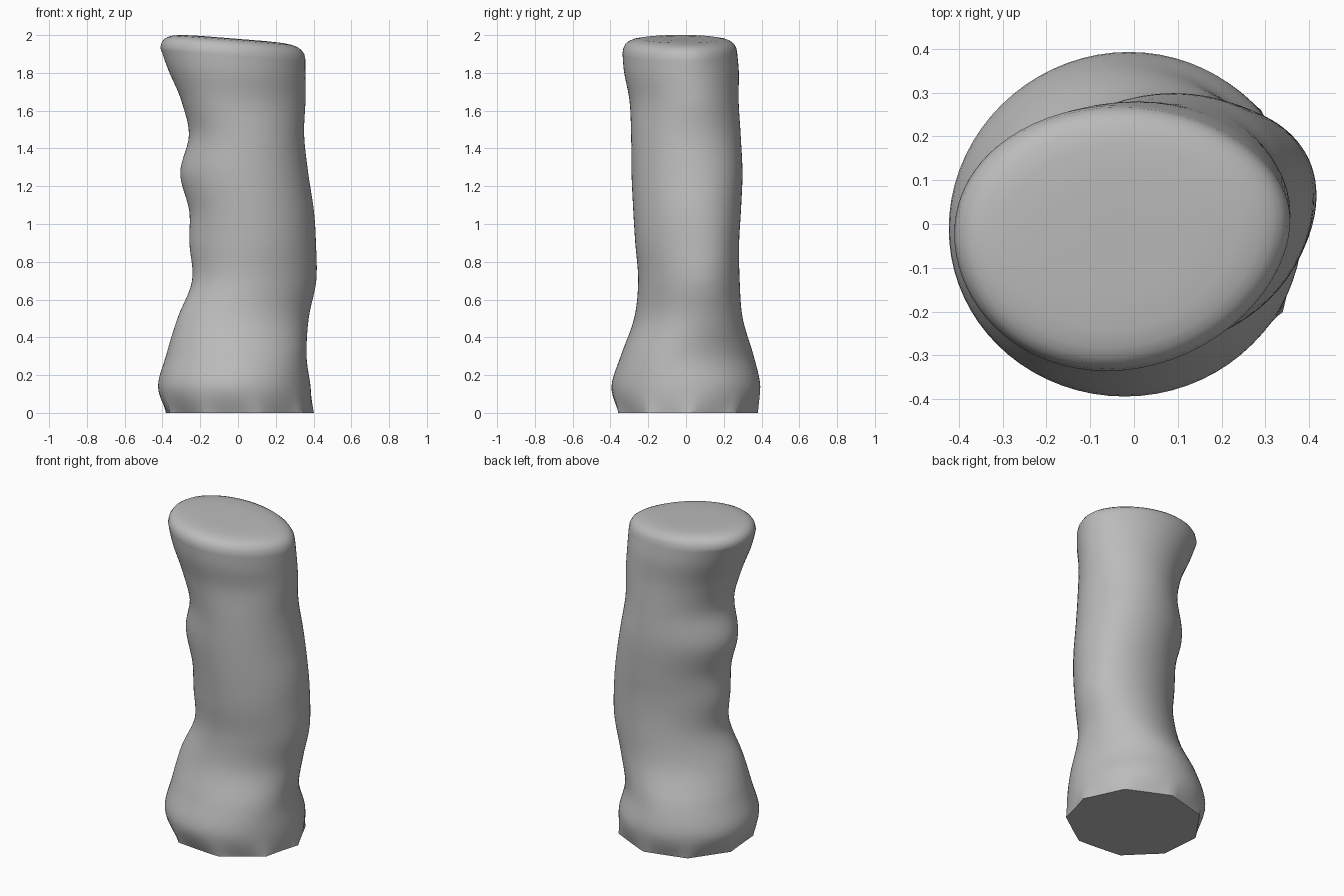
import bpy
import bmesh
from math import pi, cos, sin

SIDES = 72
FOOT_SIDES = 9
LEAN = -0.08

# Each level: height, then reach in eight compass directions from +x turning to +y (hundredths)
LEVELS = [
    (0, 39, 38, 37, 38, 38, 38, 36, 38),
    (14, 38, 39, 39, 41, 42, 42, 39, 39),
    (30, 36, 35, 36, 36, 38, 38, 34, 37),
    (50, 37, 37, 30, 27, 32, 32, 27, 32),
    (70, 41, 40, 28, 23, 24, 25, 25, 33),
    (90, 41, 40, 28, 23, 26, 25, 27, 34),
    (107, 40, 39, 29, 24, 26, 26, 28, 34),
    (127, 37, 37, 30, 27, 31, 29, 29, 33),
    (147, 35, 34, 29, 25, 26, 28, 29, 32),
    (165, 35, 34, 27, 28, 29, 33, 29, 32),
    (180, 35, 33, 27, 33, 36, 38, 32, 33),
    (190, 35, 32, 26, 36, 40, 40, 33, 33),
]
LEVELS = [[value / 100 for value in level] for level in LEVELS]


def spline(a, b, c, d, t):
    """Smooth blend between levels b and c."""
    def blend(p, q, r, s):
        return q + 0.5 * t * (r - p + t * (2 * p - 5 * q + 4 * r - s + t * (3 * (q - r) + s - p)))
    return [blend(*values) for values in zip(a, b, c, d)]


def outline(reach):
    """Closed smooth outline touching the given reach in every direction."""
    waves = []
    for n in range(4):
        share = (1 if n == 0 else 2) / len(reach)
        if n == 3:
            share *= 0.7
        angles = [n * k * pi / 4 for k in range(len(reach))]
        waves.append((n, share * sum(h * cos(a) for h, a in zip(reach, angles)),
                      share * sum(h * sin(a) for h, a in zip(reach, angles))))
    points = []
    for i in range(SIDES):
        a = 2 * pi * i / SIDES
        h = sum(p * cos(n * a) + q * sin(n * a) for n, p, q in waves)
        slope = sum(n * (q * cos(n * a) - p * sin(n * a)) for n, p, q in waves)
        points.append((h * cos(a) - slope * sin(a), h * sin(a) + slope * cos(a)))
    return points


def facet(i):
    """Radius factor that turns a round outline into a polygon."""
    step = 2 * pi / FOOT_SIDES
    a = (2 * pi * i / SIDES - pi / 4) % step - step / 2
    return 1.03 * cos(step / 2) / cos(a)


def build_grip():
    bm = bmesh.new()
    rings = []

    def add_ring(points, z, lean):
        rings.append([bm.verts.new((x, y, z + lean * x)) for x, y in points])

    # Body with finger ridges and a faceted foot
    last = len(LEVELS) - 1
    for k in range(last):
        around = [LEVELS[min(max(k + j, 0), last)] for j in (-1, 0, 1, 2)]
        for step in range(6 if k < last - 1 else 7):
            z, *reach = spline(*around, step / 6)
            points = outline(reach)
            foot = max(0, 1 - z / 0.14) ** 2
            points = [(x * (1 + foot * (facet(i) - 1)), y * (1 + foot * (facet(i) - 1)))
                      for i, (x, y) in enumerate(points)]
            add_ring(points, z, LEAN * min(1, max(0, (z - 1.6) / 0.3)))

    # Rounded, leaning top
    cx = sum(x for x, y in points) / SIDES
    cy = sum(y for x, y in points) / SIDES
    for scale, rise in ((0.985, 0.027), (0.95, 0.047), (0.9, 0.06), (0.83, 0.07),
                        (0.7, 0.077), (0.45, 0.08), (0.2, 0.08)):
        add_ring([(cx + (x - cx) * scale, cy + (y - cy) * scale) for x, y in points],
                 z + rise, LEAN)

    for low, high in zip(rings, rings[1:]):
        for i in range(SIDES):
            j = (i + 1) % SIDES
            bm.faces.new((low[i], low[j], high[j], high[i]))
    bm.faces.new(list(reversed(rings[0])))
    bm.faces.new(rings[-1])
    bmesh.ops.recalc_face_normals(bm, faces=bm.faces)
    mesh = bpy.data.meshes.new("grip_handle")
    bm.to_mesh(mesh)
    bm.free()
    grip = bpy.data.objects.new("grip_handle", mesh)
    bpy.context.collection.objects.link(grip)
    return grip


cube = bpy.data.objects.get("Cube")
if cube:
    bpy.data.objects.remove(cube, do_unlink=True)

# Plain grey surface
grey = bpy.data.materials.new("plain_grey")
grey.use_nodes = True
grey.diffuse_color = (0.5, 0.5, 0.5, 1)
grey.node_tree.nodes["Principled BSDF"].inputs["Base Color"].default_value = (0.5, 0.5, 0.5, 1)

handle = build_grip()
handle.data.materials.append(grey)
bpy.ops.object.select_all(action="DESELECT")
handle.select_set(True)
bpy.context.view_layer.objects.active = handle
bpy.ops.object.shade_smooth_by_angle(angle=pi / 5)
